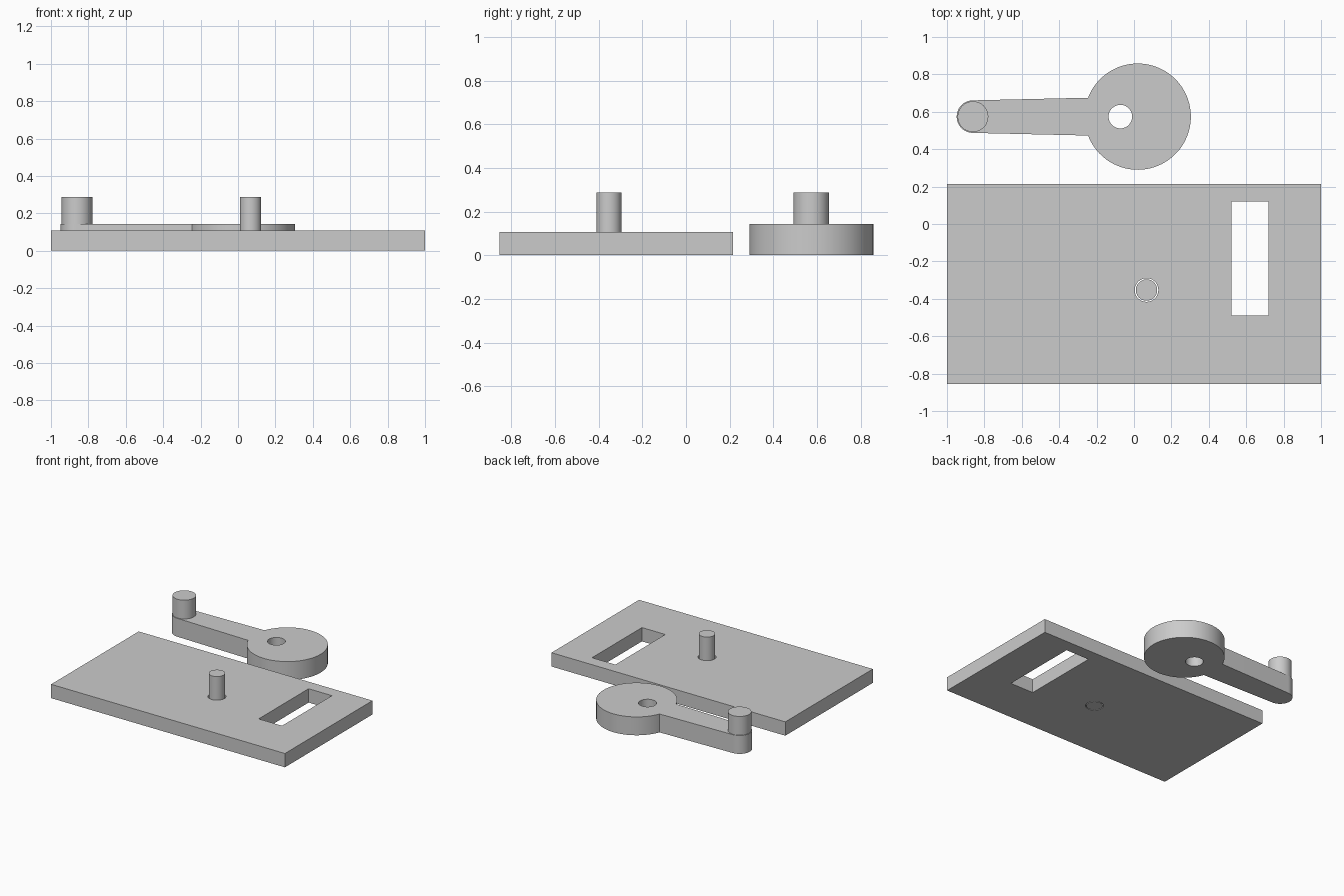
import bpy
import bmesh
from math import acos, asin, cos, pi, sin, sqrt

if "Cube" in bpy.data.objects:
    bpy.data.objects.remove(bpy.data.objects["Cube"], do_unlink=True)

GREY = (0.6, 0.6, 0.6, 1.0)
grey = bpy.data.materials.new("plain grey")
grey.use_nodes = True
grey.diffuse_color = GREY
grey.node_tree.nodes["Principled BSDF"].inputs["Base Color"].default_value = GREY


def arc(cx, cy, r, start=0.0, end=2 * pi, steps=64):
    """Points along an arc; a full turn leaves out the repeated last point."""
    full = abs(end - start) > 2 * pi - 0.001
    count = steps if full else steps + 1
    return [(cx + r * cos(start + (end - start) * i / steps),
             cy + r * sin(start + (end - start) * i / steps)) for i in range(count)]


def rectangle(x0, x1, y0, y1):
    return [(x0, y0), (x1, y0), (x1, y1), (x0, y1)]


def prism(name, loops, bottom, top):
    """Solid from an outline and optional hole loops, raised from bottom to top."""
    curve = bpy.data.curves.new(name + "_profile", "CURVE")
    curve.dimensions = "2D"
    curve.fill_mode = "BOTH"
    curve.extrude = (top - bottom) / 2
    for loop in loops:
        spline = curve.splines.new("POLY")
        spline.points.add(len(loop) - 1)
        for point, (x, y) in zip(spline.points, loop):
            point.co = (x, y, 0, 1)
        spline.use_cyclic_u = True
    helper = bpy.data.objects.new(name + "_profile", curve)
    bpy.context.collection.objects.link(helper)
    graph = bpy.context.evaluated_depsgraph_get()
    mesh = bpy.data.meshes.new_from_object(helper.evaluated_get(graph))
    bpy.data.objects.remove(helper, do_unlink=True)

    bm = bmesh.new()
    bm.from_mesh(mesh)
    bmesh.ops.remove_doubles(bm, verts=bm.verts, dist=0.0001)
    bmesh.ops.translate(bm, verts=bm.verts, vec=(0, 0, (top + bottom) / 2))
    bmesh.ops.recalc_face_normals(bm, faces=bm.faces)
    bm.to_mesh(mesh)
    bm.free()
    mesh.materials.clear()
    mesh.materials.append(grey)

    obj = bpy.data.objects.new(name, mesh)
    bpy.context.collection.objects.link(obj)
    bpy.ops.object.select_all(action="DESELECT")
    obj.select_set(True)
    bpy.context.view_layer.objects.active = obj
    bpy.ops.object.shade_smooth_by_angle(angle=0.6)
    return obj


PLATE_TOP, CRANK_TOP, PEG_TOP = 0.107, 0.142, 0.287
HOLE_R = 0.063

# Base plate with a slot and a clearance hole for the pivot pin
PIN = (0.067, -0.353)
prism("base_plate", [rectangle(-1, 1, -0.855, 0.215),
                     rectangle(0.52, 0.72, -0.49, 0.12),
                     arc(*PIN, HOLE_R)], 0, PLATE_TOP)
prism("pivot_pin", [arc(*PIN, 0.057)], 0, PEG_TOP)

# Crank: round disc and tapering arm with a rounded tip, and an off-centre hole
AXIS_Y = 0.574
DISC_X, DISC_R = 0.02, 0.284
TIP_X, TIP_R = -0.861, 0.087
join = asin(0.101 / DISC_R)
outline = (arc(DISC_X, AXIS_Y, DISC_R, join - pi, pi - join, 96)
           + arc(TIP_X, AXIS_Y, TIP_R, pi / 2, 3 * pi / 2, 32))
prism("crank", [outline, arc(-0.073, AXIS_Y, HOLE_R)], 0, CRANK_TOP)

# Handle peg on the tip of the arm
prism("handle_peg", [arc(TIP_X, AXIS_Y, 0.082)], CRANK_TOP, PEG_TOP)
